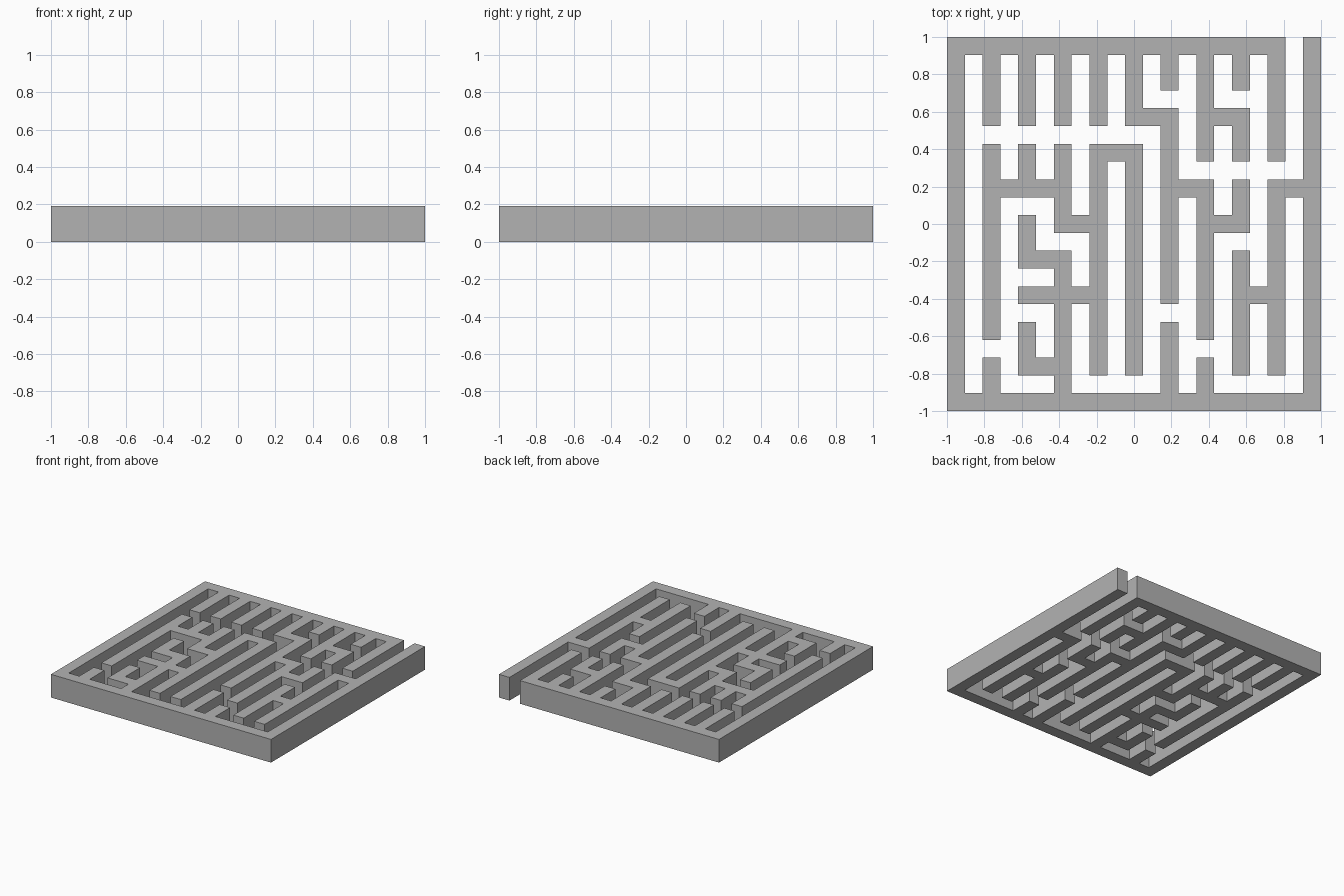
import bpy
import bmesh

cube = bpy.data.objects.get("Cube")
if cube:
    bpy.data.objects.remove(cube, do_unlink=True)

# The walls follow a lattice of lines; walls and corridors are one cell wide
LINES = 10
CELL = 2 / (2 * LINES + 1)
HEIGHT = 2 * CELL
filled = set()


def wall_along_x(row, start, end):
    """Wall on one lattice row, from the start line to the end line."""
    filled.update((c, 2 * row) for c in range(2 * start, 2 * end + 1))


def wall_along_y(column, start, end):
    """Wall on one lattice column, counted from the back to the front."""
    filled.update((2 * column, r) for r in range(2 * start, 2 * end + 1))


# Outer frame, with the entrance gap at the back
wall_along_x(0, 0, LINES - 1)
wall_along_x(LINES, 0, LINES)
for column in (0, LINES):
    wall_along_y(column, 0, LINES)

# Comb of equal walls hanging from the back wall
for column in range(1, 6):
    wall_along_y(column, 0, 2)

# Inner walls running front to back
lengthwise = {
    1: [(3, 8), (9, 10)],
    2: [(3, 4), (5, 6), (8, 9)],
    3: [(3, 5), (6, 10)],
    4: [(3, 9)],
    5: [(3, 9)],
    6: [(0, 1), (2, 7), (8, 10)],
    7: [(0, 3), (4, 8), (9, 10)],
    8: [(0, 1), (2, 3), (4, 5), (6, 9)],
    9: [(0, 3), (4, 9)],
}
for column, spans in lengthwise.items():
    for start, end in spans:
        wall_along_y(column, start, end)

# Short inner walls running across
crosswise = {
    2: [(5, 6), (7, 8)],
    3: [(4, 5)],
    4: [(1, 3), (6, 7), (9, 10)],
    5: [(3, 4), (7, 8)],
    6: [(2, 3)],
    7: [(2, 4), (8, 9)],
    9: [(2, 3)],
}
for row, spans in crosswise.items():
    for start, end in spans:
        wall_along_x(row, start, end)

# Wall footprint: one square per filled cell, welded together
bm = bmesh.new()
for c, r in sorted(filled):
    x, y = c * CELL - 1, 1 - r * CELL
    bm.faces.new([bm.verts.new(p) for p in (
        (x, y - CELL, 0), (x + CELL, y - CELL, 0),
        (x + CELL, y, 0), (x, y, 0))])
bmesh.ops.remove_doubles(bm, verts=bm.verts[:], dist=CELL / 10)

# Raise the walls, keeping the underside closed
raised = bmesh.ops.extrude_face_region(bm, geom=bm.faces[:], use_keep_orig=True)
top = [v for v in raised["geom"] if isinstance(v, bmesh.types.BMVert)]
bmesh.ops.translate(bm, verts=top, vec=(0, 0, HEIGHT))
bmesh.ops.recalc_face_normals(bm, faces=bm.faces[:])

# Merge the vertical wall panels into long flat faces
seams = [e for e in bm.edges
         if abs(e.verts[0].co.z - e.verts[1].co.z) > CELL
         and e.calc_face_angle(0) < 0.01]
bmesh.ops.dissolve_edges(bm, edges=seams, use_verts=False)

mesh = bpy.data.meshes.new("maze_walls")
bm.to_mesh(mesh)
bm.free()
maze = bpy.data.objects.new("maze_walls", mesh)
bpy.context.collection.objects.link(maze)

# Plain grey
grey = bpy.data.materials.new("light_grey")
grey.use_nodes = True
colour = (0.45, 0.45, 0.45, 1)
grey.diffuse_color = colour
grey.node_tree.nodes["Principled BSDF"].inputs["Base Color"].default_value = colour
mesh.materials.append(grey)
